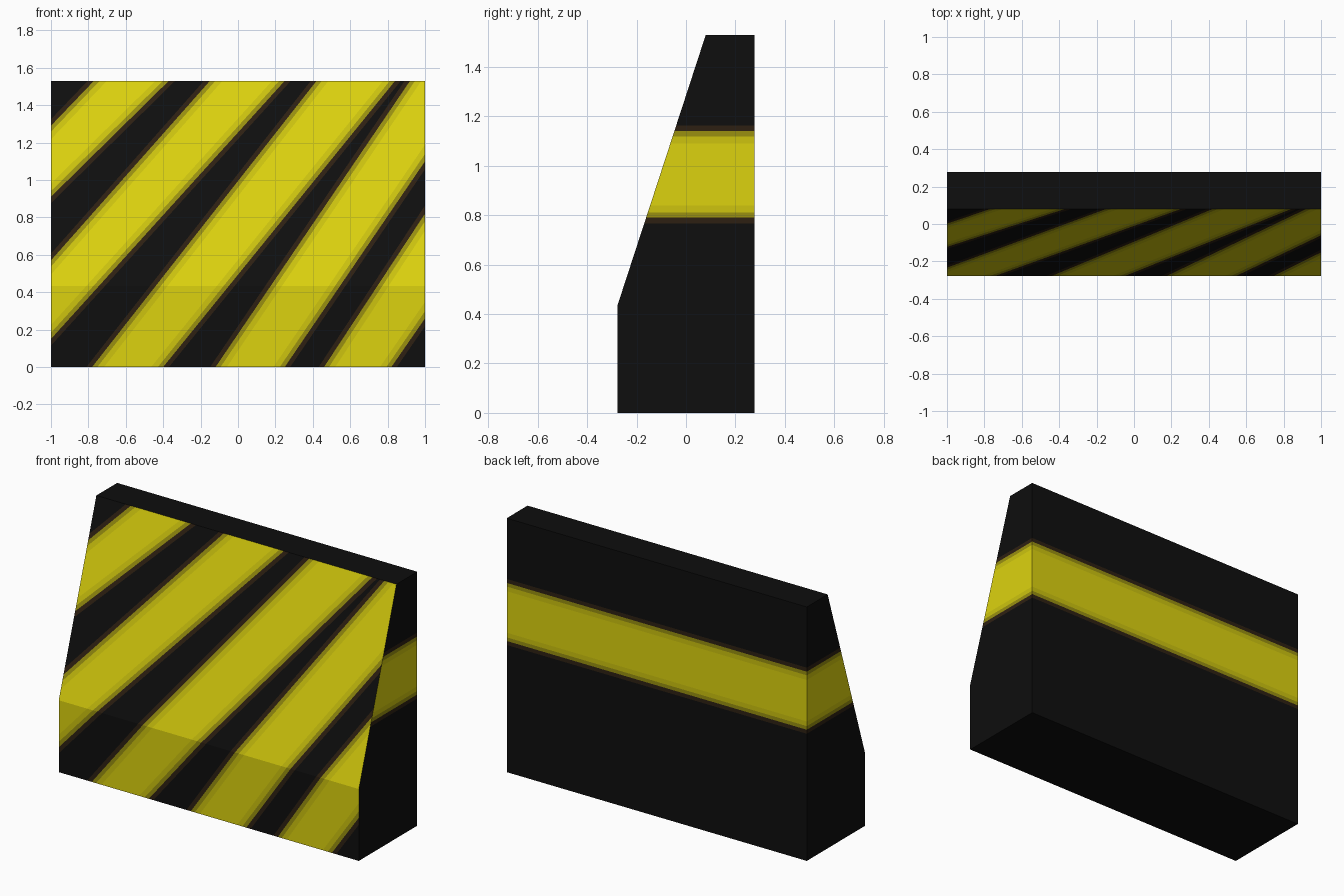
import bpy
import bmesh
from mathutils import Vector

cube = bpy.data.objects.get("Cube")
if cube:
    bpy.data.objects.remove(cube, do_unlink=True)


def make_material(name, rgb):
    mat = bpy.data.materials.new(name)
    mat.use_nodes = True
    colour = (*rgb, 1.0)
    mat.diffuse_color = colour
    mat.node_tree.nodes["Principled BSDF"].inputs["Base Color"].default_value = colour
    return mat


materials = [
    make_material("black paint", (0.0044, 0.0044, 0.0044)),
    make_material("brown edge", (0.027, 0.0144, 0.006)),
    make_material("olive edge", (0.32, 0.28, 0.005)),
    make_material("deep yellow", (0.61, 0.55, 0.0045)),
    make_material("bright yellow", (0.72, 0.65, 0.0045)),
]
# Depth inside a stripe at which each successive colour begins
STEPS = (-0.024, 0.0, 0.022, 0.05)

# Each stripe: upper edge and lower edge as (x, z) point pairs
STRIPES = [
    (((-1, 1.29), (-0.77, 1.53)), ((-1, 0.91), (-0.37, 1.53))),
    (((-1, 0.57), (-0.15, 1.53)), ((-1, 0.15), (0.25, 1.53))),
    (((-0.78, 0), (0.42, 1.53)), ((-0.40, 0), (0.84, 1.53))),
    (((-0.12, 0), (0.92, 1.53)), ((0.25, 0), (1, 1.10))),
    (((0.46, 0), (1, 0.82)), ((0.82, 0), (1, 0.26))),
]
BAND = (0.79, 1.14)


def inward_plane(edge, side):
    """Point on a stripe edge and the normal pointing into the stripe."""
    a, b = (Vector((x, 0, z)) for x, z in edge)
    d = (b - a).normalized()
    return a, Vector((d.z, 0, -d.x)) * side


stripe_planes = [(inward_plane(up, 1), inward_plane(low, -1)) for up, low in STRIPES]
band_planes = [((Vector((0, 0, BAND[0])), Vector((0, 0, 1))),
                (Vector((0, 0, BAND[1])), Vector((0, 0, -1))))]


def is_front(face):
    return face.normal.y < -0.5


def is_side_or_back(face):
    return not is_front(face) and abs(face.normal.z) < 0.5


def paint(bm, chosen, stripes):
    """Cut the chosen faces along the stripe borders and colour by depth."""
    for planes in stripes:
        for point, normal in planes:
            for step in STEPS:
                bm.normal_update()
                faces = [f for f in bm.faces if chosen(f)]
                edges = {e for f in faces for e in f.edges}
                verts = {v for f in faces for v in f.verts}
                bmesh.ops.bisect_plane(bm, geom=[*verts, *edges, *faces], dist=1e-5,
                                       plane_co=point + normal * step, plane_no=normal)
    bm.normal_update()
    for f in bm.faces:
        if chosen(f):
            c = f.calc_center_median()
            depth = max(min((c - p).dot(n) for p, n in planes) for planes in stripes)
            f.material_index = sum(depth > step for step in STEPS)


# Barrier body: side profile swept across the width
PROFILE = [(-0.278, 0), (0.278, 0), (0.278, 1.53), (0.08, 1.53), (-0.278, 0.433)]
bm = bmesh.new()
profile = bm.faces.new([bm.verts.new((-1, y, z)) for y, z in PROFILE])
swept = bmesh.ops.extrude_face_region(bm, geom=[profile], use_keep_orig=True)
bmesh.ops.translate(bm, vec=(2, 0, 0),
                    verts=[g for g in swept["geom"] if isinstance(g, bmesh.types.BMVert)])
bmesh.ops.recalc_face_normals(bm, faces=bm.faces[:])

# Horizontal band around the sides and back, then slanted stripes on the front
paint(bm, is_side_or_back, band_planes)
paint(bm, is_front, stripe_planes)

mesh = bpy.data.meshes.new("barrier_body")
bm.to_mesh(mesh)
bm.free()
for mat in materials:
    mesh.materials.append(mat)
body = bpy.data.objects.new("barrier_body", mesh)
bpy.context.collection.objects.link(body)
